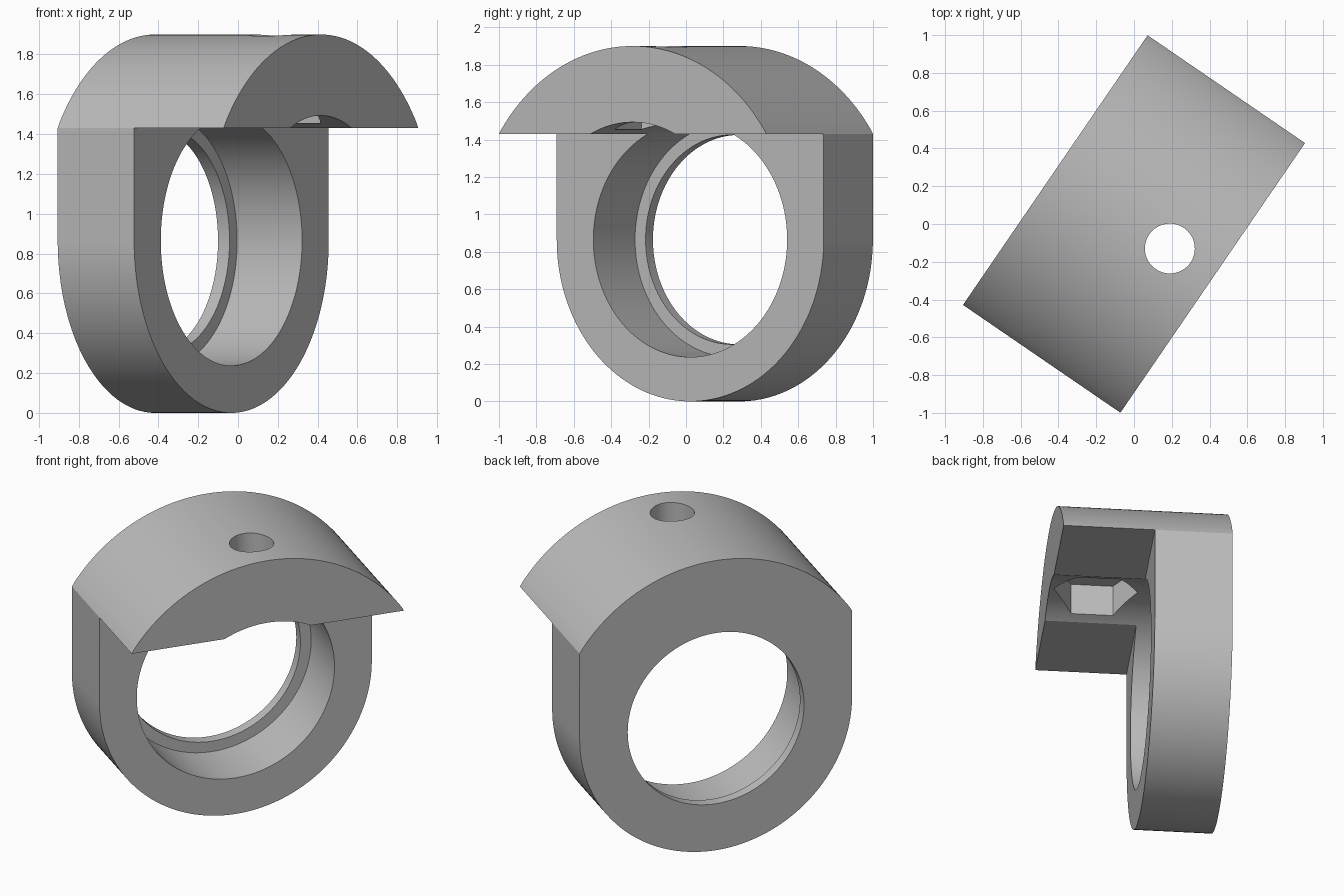
import bpy, bmesh, math
from mathutils import Matrix, Vector

cube = bpy.data.objects.get("Cube")
if cube:
    bpy.data.objects.remove(cube, do_unlink=True)

HALF = 0.865            # half width, also radius of the lower round and height of the bore axis
FRONT, BACK = -0.505, 0.505
RING_FRONT = 0.04       # front face of the ring, behind the hood
HOOD_Z = 1.43           # underside of the hood
TOP = 1.9
TURN = Matrix.Rotation(math.radians(55.6), 4, 'Z')

grey = bpy.data.materials.new("plain grey")
grey.use_nodes = True
colour = (0.5, 0.5, 0.5, 1)
grey.diffuse_color = colour
grey.node_tree.nodes["Principled BSDF"].inputs["Base Color"].default_value = colour


def arc(radius, start, end, steps, cx=0.0, cy=0.0):
    angles = [math.radians(start + (end - start) * i / steps) for i in range(steps + 1)]
    return [(cx + radius * math.cos(a), cy + radius * math.sin(a)) for a in angles]


def prism(name, points, start, end, upright=False):
    """Extrude a profile along the bore axis, or upwards."""
    bm = bmesh.new()
    place = (lambda p: (p[0], p[1], start)) if upright else (lambda p: (p[0], start, p[1]))
    face = bm.faces.new([bm.verts.new(place(p)) for p in points])
    push = Vector((0, 0, end - start) if upright else (0, end - start, 0))
    out = bmesh.ops.extrude_face_region(bm, geom=[face])
    bmesh.ops.translate(bm, vec=push, verts=[v for v in out["geom"] if isinstance(v, bmesh.types.BMVert)])
    bmesh.ops.recalc_face_normals(bm, faces=bm.faces)
    mesh = bpy.data.meshes.new(name)
    bm.to_mesh(mesh)
    bm.free()
    mesh.materials.append(grey)
    obj = bpy.data.objects.new(name, mesh)
    bpy.context.collection.objects.link(obj)
    return obj


# Outer body: round bottom, straight sides, shallow arched top
crown = TOP - HALF
tilt = math.degrees(math.asin((HOOD_Z - HALF) / crown))
top_arc = arc(crown, tilt, 180 - tilt, 64, 0, HALF)
top_arc[0], top_arc[-1] = (HALF, HOOD_Z), (-HALF, HOOD_Z)
body = prism("hooded_ring", arc(HALF, 180, 360, 80, 0, HALF) + top_arc, FRONT, BACK)

# Cutters: space below the hood, stepped bore, screw hole, hexagonal nut pocket
hole_y = -0.23
cutters = [
    prism("hood_clearance", [(-2, -1), (2, -1), (2, HOOD_Z), (-2, HOOD_Z)], -1, RING_FRONT),
    prism("wide_bore", arc(0.628, 0, 360, 128, 0, HALF)[:-1], -1, BACK - 0.07),
    prism("narrow_bore", arc(0.56, 0, 360, 128, 0, HALF)[:-1], -1, 1),
    prism("screw_hole", arc(0.132, 0, 360, 64, 0, hole_y)[:-1], 1.2, 2.2, True),
    prism("nut_pocket", arc(0.25, 90, 450, 6, 0, hole_y)[:-1], 1.2, 1.655, True),
]
bpy.ops.object.select_all(action='DESELECT')
bpy.context.view_layer.objects.active = body
body.select_set(True)
for cutter in cutters:
    cutter.hide_render = True
    mod = body.modifiers.new(cutter.name, 'BOOLEAN')
    mod.operation, mod.solver, mod.object = 'DIFFERENCE', 'EXACT', cutter
    bpy.ops.object.modifier_apply(modifier=mod.name)
for cutter in cutters:
    bpy.data.objects.remove(cutter, do_unlink=True)

# Turn to its final heading and smooth the curved walls
body.data.transform(TURN)
bpy.ops.object.shade_smooth_by_angle(angle=math.radians(20))
